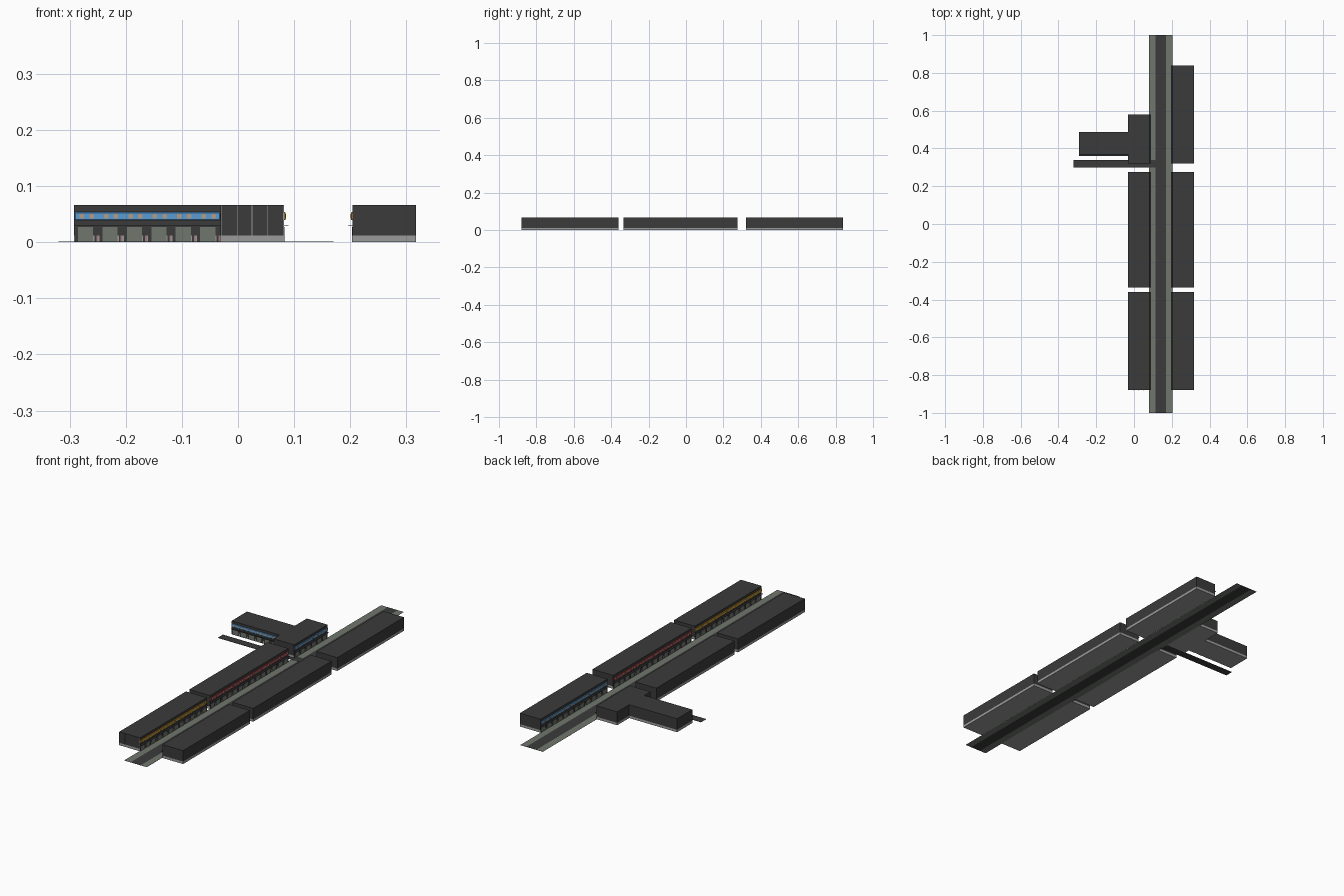
import bpy, bmesh
from mathutils import Vector

if "Cube" in bpy.data.objects:
    bpy.data.objects.remove(bpy.data.objects["Cube"])


def material(name, rgb):
    m = bpy.data.materials.new(name)
    m.diffuse_color = (*rgb, 1)
    m.use_nodes = True
    m.node_tree.nodes["Principled BSDF"].inputs["Base Color"].default_value = m.diffuse_color
    return m


DARK = material("dark_wall", (0.043, 0.043, 0.043))
BASE = material("light_concrete", (0.33, 0.33, 0.33))
PAVE = material("green_grey", (0.16, 0.18, 0.155))
BLUE = material("sign_blue", (0.10, 0.33, 0.66))
RED = material("sign_red", (0.45, 0.06, 0.07))
AMBER = material("sign_amber", (0.60, 0.30, 0.01))
TAN = material("sign_tan", (0.45, 0.33, 0.24))
PINK = material("door_pink", (0.36, 0.20, 0.20))

BAY = 0.0435      # width of one shop bay
TOP = 0.066       # roof height
PLINTH = 0.012


def boxes(name, mat, spans):
    """One object made of boxes, each given as a (low corner, high corner) pair."""
    bm = bmesh.new()
    for a, b in spans:
        lo = Vector([min(p, q) for p, q in zip(a, b)])
        hi = Vector([max(p, q) for p, q in zip(a, b)])
        vs = bmesh.ops.create_cube(bm, size=1)["verts"]
        for v in vs:
            v.co = Vector([lo[i] if v.co[i] < 0 else hi[i] for i in range(3)])
    me = bpy.data.meshes.new(name)
    bm.to_mesh(me)
    bm.free()
    me.materials.append(mat)
    ob = bpy.data.objects.new(name, me)
    bpy.context.collection.objects.link(ob)
    return ob


def block(name, x0, x1, y0, y1):
    """Concrete plinth with a dark building body on top."""
    boxes(name + "_plinth", BASE, [((x0, y0, 0), (x1, y1, PLINTH))])
    boxes(name + "_walls", DARK, [((x0, y0, PLINTH), (x1, y1, TOP))])


def facade(name, start, along, out, length, sign):
    """Row of shop bays: start corner, unit direction along the wall, outward direction."""
    o, u, n = Vector((*start, 0)), Vector((*along, 0)), Vector((*out, 0))

    def span(s0, s1, d0, d1, z0, z1):
        up = Vector((0, 0, 1))
        return o + u * s0 + n * d0 + up * z0, o + u * s1 + n * d1 + up * z1

    bays = [length * i / round(length / BAY) for i in range(round(length / BAY))]
    # shop windows, door posts and dark piers between them
    boxes(name + "_windows", PAVE,
          [span(s + 0.007, s + 0.034, -0.001, 0.0012, 0.0, 0.027) for s in bays])
    boxes(name + "_door_posts", PINK,
          [span(s + 0.0395, s + 0.0425, -0.001, 0.001, 0.0, PLINTH) for s in bays])
    boxes(name + "_piers", DARK,
          [span(s + a, s + b, -0.001, 0.0008, 0.0, PLINTH)
           for s in bays for a, b in ((0.0015, 0.007), (0.036, 0.0395))])
    # thin canopy
    boxes(name + "_canopy", DARK, [span(0, length, -0.001, 0.008, 0.0285, 0.0295)])
    # sign band with paired lamps
    band = boxes(name + "_sign_band", sign,
                 [span(0.001, length - 0.001, -0.001, 0.003, 0.0395, 0.0535)])
    bev = band.modifiers.new("rounded_edge", "BEVEL")
    bev.width = 0.001
    bev.segments = 1
    boxes(name + "_sign_lamps", TAN,
          [span(s + c - 0.004, s + c + 0.004, 0.001, 0.0036, 0.042, 0.050)
           for s in bays for c in (0.0135, 0.031)])


# main road with pavements on both sides, and the side street
boxes("main_road", DARK, [((0.115, -1, 0), (0.17, 1, 0.0006))])
boxes("pavements", PAVE, [((0.08, -1, 0), (0.115, 1, 0.0006)),
                          ((0.17, -1, 0), (0.203, 1, 0.0006))])
boxes("side_street", DARK, [((-0.32, 0.30, 0.0), (0.17, 0.34, 0.0012))])

# rows of shops facing each other across the road
WEST, EAST = (-0.031, 0.082), (0.204, 0.317)
rows = [("south", -0.88, -0.36, -0.36, AMBER),
        ("middle", -0.335, 0.275, 0.275, RED),
        ("north", 0.32, 0.84, 0.58, BLUE)]
for label, y0, y_east, y_west, colour in rows:
    block("west_" + label, *WEST, y0, y_west)
    facade("west_" + label, (WEST[1], y0), (0, 1), (1, 0), y_west - y0, colour)
    block("east_" + label, *EAST, y0, y_east)
    facade("east_" + label, (EAST[0], y_east), (0, -1), (-1, 0), y_east - y0, colour)

# wing reaching west from the north block
block("west_wing", -0.292, -0.031, 0.368, 0.487)
facade("west_wing", (-0.292, 0.368), (1, 0), (0, -1), 0.261, BLUE)

# thin wall seams on the south end of the west row
boxes("end_wall_seams", BASE,
      [((x - 0.0006, -0.8808, PLINTH), (x + 0.0006, -0.879, TOP))
       for x in (-0.029, -0.0015, 0.025, 0.052, 0.081)])
